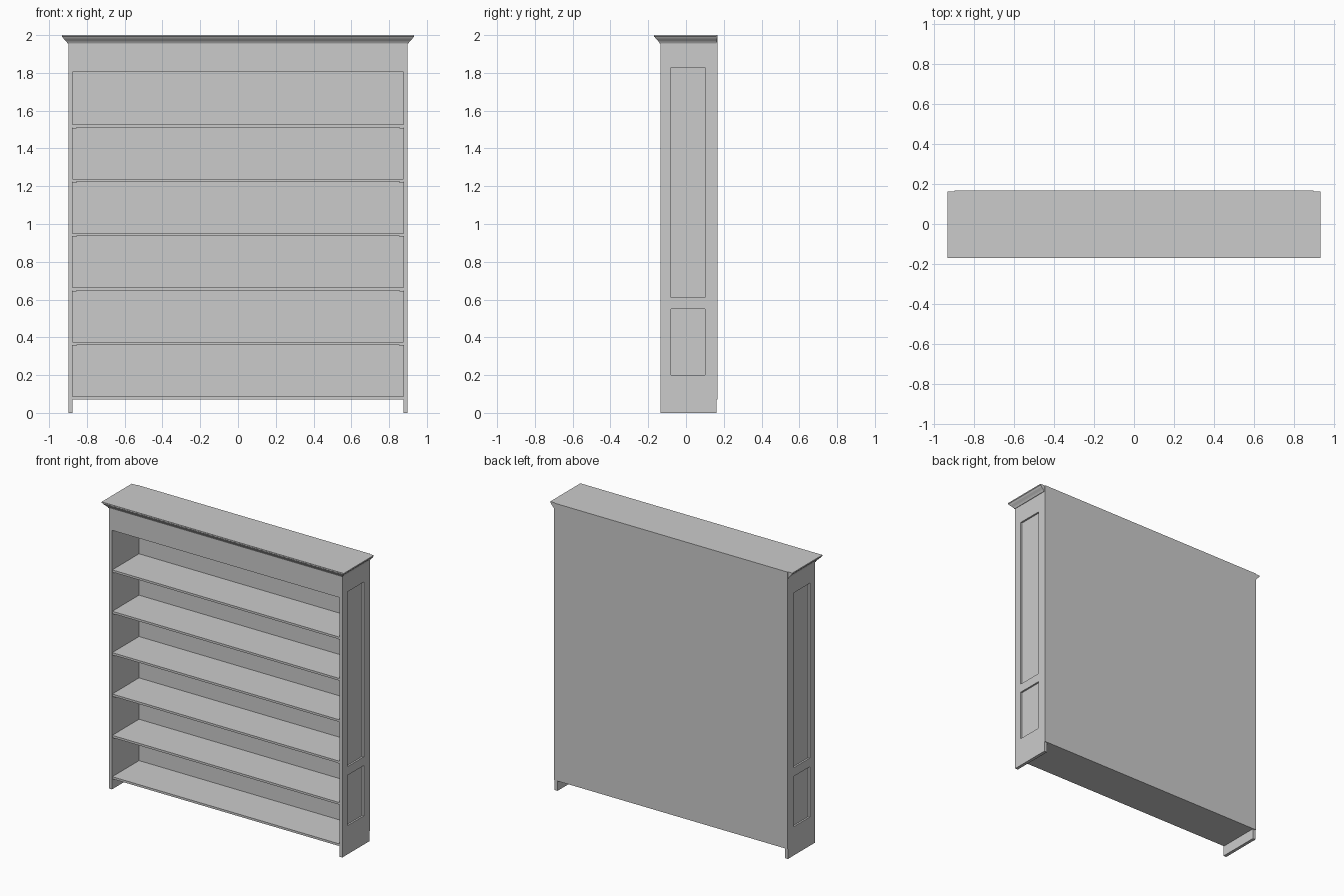
import bpy, bmesh

cube = bpy.data.objects.get("Cube")
if cube:
    bpy.data.objects.remove(cube, do_unlink=True)

# Overall sizes
HALF = 0.898            # half width of the carcass
INNER = 0.876           # inside face of the side walls
FRONT, BACK = -0.135, 0.162
CROWN_Z, TOP = 1.955, 2.0

grey = bpy.data.materials.new("painted grey")
grey.use_nodes = True
COLOUR = (0.6, 0.6, 0.6, 1)
grey.diffuse_color = COLOUR
grey.node_tree.nodes["Principled BSDF"].inputs["Base Color"].default_value = COLOUR


def finish(name, bm):
    bmesh.ops.recalc_face_normals(bm, faces=bm.faces)
    mesh = bpy.data.meshes.new(name)
    bm.to_mesh(mesh)
    bm.free()
    mesh.materials.append(grey)
    obj = bpy.data.objects.new(name, mesh)
    bpy.context.collection.objects.link(obj)
    return obj


def box(name, x, y, z):
    bm = bmesh.new()
    bmesh.ops.create_cube(bm, size=1)
    for v in bm.verts:
        for i, (lo, hi) in enumerate((x, y, z)):
            v.co[i] = lo if v.co[i] < 0 else hi
    return finish(name, bm)


# Side wall: slab whose outer face has two sunken panels
def side_wall(name, s):
    ys = (FRONT, -0.079, 0.101, BACK)
    zs = (0, 0.2, 0.55, 0.611, 1.828, TOP - 0.005)
    bm = bmesh.new()
    grid = [[bm.verts.new((s * HALF, y, z)) for z in zs] for y in ys]
    cells = {}
    for i in range(len(ys) - 1):
        for j in range(len(zs) - 1):
            cells[i, j] = bm.faces.new((grid[i][j], grid[i + 1][j],
                                        grid[i + 1][j + 1], grid[i][j + 1]))
    # slab thickness
    rim = [e for e in bm.edges if e.is_boundary]
    out = bmesh.ops.extrude_edge_only(bm, edges=rim)["geom"]
    for v in out:
        if isinstance(v, bmesh.types.BMVert):
            v.co.x = s * INNER
    bmesh.ops.holes_fill(bm, edges=[e for e in bm.edges if e.is_boundary], sides=0)
    # sunken panels
    for key in ((1, 1), (1, 3)):
        face = bmesh.ops.extrude_discrete_faces(bm, faces=[cells[key]])["faces"][0]
        for v in face.verts:
            v.co.x -= s * 0.012
    return finish(name, bm)


side_wall("left_side", 1)
side_wall("right_side", -1)

# Back, header and top board
box("back_panel", (-HALF, HALF), (BACK, 0.167), (0.071, TOP))
box("header", (-INNER, INNER), (FRONT, FRONT + 0.022), (1.804, TOP - 0.005))

# Shelves with small cleats under their ends
for n in range(6):
    top = 0.087 + 0.288 * n
    box(f"shelf_{n + 1}", (-INNER, INNER), (FRONT + 0.003, BACK), (top - 0.015, top))
    if n:
        for label, s in (("left", 1), ("right", -1)):
            x = sorted((s * (INNER - 0.02), s * INNER))
            box(f"{label}_cleat_{n + 1}", x, (FRONT + 0.01, BACK), (top - 0.021, top - 0.015))

# Crown moulding: profile (outward, height) swept round three sides with mitres
profile = [(0, 0), (0.004, 0), (0.007, 0.006), (0.012, 0.013), (0.018, 0.019),
           (0.025, 0.026), (0.030, 0.034), (0.034, 0.037), (0.034, 0.045)]
bm = bmesh.new()
rings = []
for o, h in profile:
    x, y, z = HALF + o, FRONT - o, CROWN_Z + h
    rings.append([bm.verts.new(p) for p in
                  ((-x, BACK, z), (-x, y, z), (x, y, z), (x, BACK, z))])
for a, b in zip(rings, rings[1:]):
    for i in range(3):
        bm.faces.new((a[i], a[i + 1], b[i + 1], b[i]))
bm.faces.new(rings[-1])
bm.faces.new(rings[0])
bm.faces.new([r[0] for r in rings] + [r[3] for r in reversed(rings)])
finish("crown_moulding", bm)
